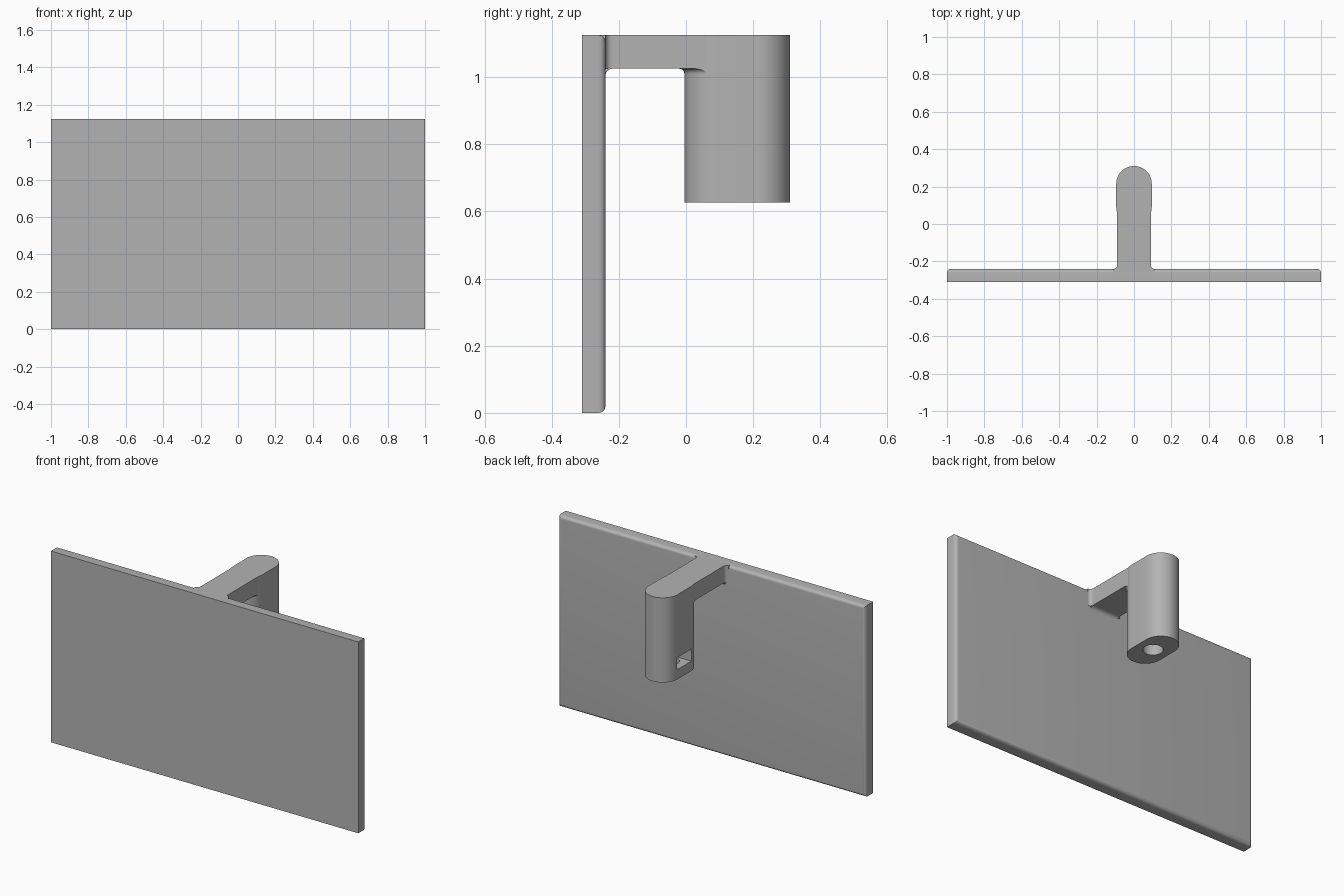
import bpy, bmesh, math
from mathutils import Vector

if "Cube" in bpy.data.objects:
    bpy.data.objects.remove(bpy.data.objects["Cube"], do_unlink=True)

grey = bpy.data.materials.new("plain grey")
grey.use_nodes = True
grey.diffuse_color = (0.45, 0.45, 0.45, 1)
grey.node_tree.nodes["Principled BSDF"].inputs["Base Color"].default_value = grey.diffuse_color

FRONT, BACK, TOP = -0.31, -0.24, 1.125      # plate faces and shared top
ARM_HALF, ARM_LOW = 0.09, 1.025
POST_R, POST_Y0, POST_Y1, POST_LOW = 0.095, 0.09, 0.215, 0.627
MID_Y = (POST_Y0 + POST_Y1) / 2


def finish(name, bm):
    bmesh.ops.recalc_face_normals(bm, faces=bm.faces)
    mesh = bpy.data.meshes.new(name)
    bm.to_mesh(mesh)
    bm.free()
    mesh.materials.append(grey)
    ob = bpy.data.objects.new(name, mesh)
    bpy.context.collection.objects.link(ob)
    return ob


def loft(name, rings):
    """Closed solid through rings of equal point count."""
    bm = bmesh.new()
    loops = [[bm.verts.new(p) for p in ring] for ring in rings]
    n = len(loops[0])
    for a, b in zip(loops, loops[1:]):
        for i in range(n):
            j = (i + 1) % n
            bm.faces.new((a[i], a[j], b[j], b[i]))
    bm.faces.new(loops[0])
    bm.faces.new(loops[-1])
    return finish(name, bm)


def upright(name, outline, z0, z1):
    return loft(name, [[(x, y, z) for x, y in outline] for z in (z0, z1)])


def box(name, lo, hi):
    return upright(name, [(lo[0], lo[1]), (hi[0], lo[1]), (hi[0], hi[1]), (lo[0], hi[1])], lo[2], hi[2])


def circle(r, n, y):
    return [(r * math.cos(math.tau * i / n), y + r * math.sin(math.tau * i / n)) for i in range(n)]


def stadium(r, steps=24):
    pts = []
    for y, start in ((POST_Y1, 0), (POST_Y0, math.pi)):
        for i in range(steps + 1):
            t = start + math.pi * i / steps
            pts.append((r * math.cos(t), y + r * math.sin(t)))
    return pts


def fillet(corner, u, v, r, steps=8):
    """Concave corner wedge between the directions u and v."""
    c, u, v = Vector(corner), Vector(u), Vector(v)
    pts = [c - 0.005 * (u + v)]
    pts.append(c + r * v - 0.005 * u)
    for i in range(steps + 1):
        t = math.pi / 2 * i / steps
        pts.append(c + r * (u + v) - r * (math.cos(t) * u + math.sin(t) * v))
    pts.append(c + r * u - 0.005 * v)
    return [tuple(p) for p in pts]


def boolean(ob, cutter, mode):
    mod = ob.modifiers.new(cutter.name, "BOOLEAN")
    mod.operation, mod.solver, mod.object = mode, "EXACT", cutter
    cutter.hide_render = True
    cutter.hide_viewport = True


# Plate, rounded along its back edges
bm = bmesh.new()
bmesh.ops.create_cube(bm, size=1)
for v in bm.verts:
    v.co = (v.co.x * 2, (FRONT + BACK) / 2 + v.co.y * (BACK - FRONT), (v.co.z + 0.5) * TOP)
rim = [e for e in bm.edges if all(v.co.y > BACK - 0.001 for v in e.verts)]
bmesh.ops.bevel(bm, geom=rim, offset=0.02, segments=6, profile=0.5, affect="EDGES")
parts = [finish("plate", bm)]

# Arm along the top
parts.append(box("arm", (-ARM_HALF, FRONT + 0.01, ARM_LOW), (ARM_HALF, 0.15, TOP)))

# Fillets where the arm meets the plate
for side, label in ((1, "left"), (-1, "right")):
    shape = fillet((side * ARM_HALF, BACK), (side, 0), (0, 1), 0.02)
    parts.append(upright(label + "_arm_fillet", shape, ARM_LOW, TOP))
    shape = fillet((side * ARM_HALF, BACK), (side, 0), (0, 1), 0.02)
    filler = [(side * (ARM_HALF - 0.005), BACK - 0.03), (side * (ARM_HALF + 0.02), BACK - 0.03),
              (side * (ARM_HALF + 0.02), BACK), (side * (ARM_HALF - 0.005), BACK)]
    parts.append(upright(label + "_rim_filler", filler, TOP - 0.03, TOP))
shape = fillet((BACK, ARM_LOW), (1, 0), (0, -1), 0.022)
parts.append(loft("lower_arm_fillet", [[(x, y, z) for y, z in shape] for x in (-ARM_HALF, ARM_HALF)]))

# Fillet under the arm around the post
rings = []
for i in range(7):
    t = math.pi / 2 * i / 6
    r = POST_R + 0.015 * (1 - math.cos(t))
    z = ARM_LOW - 0.015 * (1 - math.sin(t))
    rings.append([(x, y, z) for x, y in stadium(r)])
collar = loft("post_fillet", rings)
boolean(collar, box("fillet_limit", (-ARM_HALF, -0.1, 0.9), (ARM_HALF, 0.06, 1.1)), "INTERSECT")
parts.append(collar)

# Post with a screw hole from below and a nut slot on its right side
post = upright("post", stadium(POST_R), POST_LOW, TOP)
boolean(post, upright("screw_hole_cutter", circle(0.053, 32, MID_Y), 0.5, 0.95), "DIFFERENCE")
half = 0.066
point = half * 2 / math.sqrt(3)
slot = [(-0.2, MID_Y - half), (point / 2, MID_Y - half), (point, MID_Y),
        (point / 2, MID_Y + half), (-0.2, MID_Y + half)]
boolean(post, upright("nut_slot_cutter", slot, 0.685, 0.755), "DIFFERENCE")
parts.append(post)

# Smooth shading with sharp edges kept
bpy.ops.object.select_all(action="DESELECT")
for ob in parts:
    ob.select_set(True)
bpy.context.view_layer.objects.active = post
bpy.ops.object.shade_smooth_by_angle(angle=math.radians(30))
